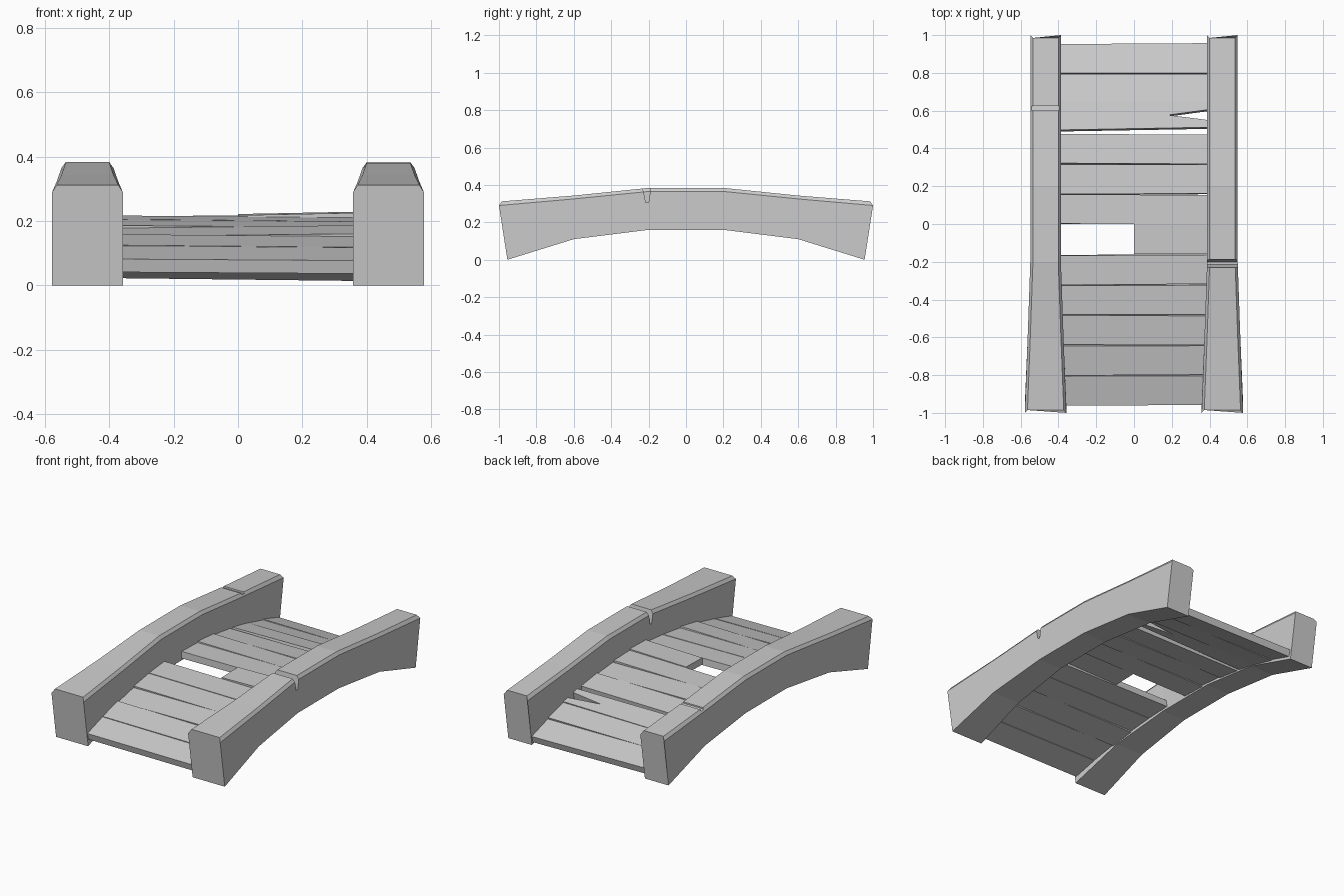
import bpy, bmesh, random
from mathutils import Vector

if "Cube" in bpy.data.objects:
    bpy.data.objects.remove(bpy.data.objects["Cube"])
random.seed(4)


def make(name, verts, faces):
    me = bpy.data.meshes.new(name)
    bm = bmesh.new()
    vs = [bm.verts.new(v) for v in verts]
    for f in faces:
        bm.faces.new([vs[i] for i in f])
    bmesh.ops.recalc_face_normals(bm, faces=bm.faces)
    bm.to_mesh(me)
    bm.free()
    ob = bpy.data.objects.new(name, me)
    bpy.context.collection.objects.link(ob)
    return ob


def prism(name, bottom, top):
    # closed solid between two matching outlines
    n = len(bottom)
    sides = [(i, (i + 1) % n, n + (i + 1) % n, n + i) for i in range(n)]
    return make(name, bottom + top, [tuple(range(n)), tuple(range(n, 2 * n))] + sides)


# station: y bottom, z bottom, y shoulder, z shoulder, y top, z top, half width
STATIONS = [
    (-.955, 0, -1, .29, -.985, .312, .11),
    (-.6, .11, -.6, .325, -.6, .343, .095),
    (-.2, .16, -.2, .365, -.2, .384, .081),
    (.2, .16, .2, .365, .2, .384, .081),
    (.6, .11, .6, .325, .6, .343, .081),
    (.955, 0, 1, .29, .985, .312, .081),
]


def rail(name, side):
    verts = []
    for yb, zb, ys, zs, yt, zt, w in STATIONS:
        c, b = side * .468, .014
        verts += [(c - w, yb, zb), (c - w, ys, zs), (c - w + b, yt, zt),
                  (c + w - b, yt, zt), (c + w, ys, zs), (c + w, yb, zb)]
    n = len(STATIONS)
    faces = [tuple(range(6)), tuple(range(6 * n - 6, 6 * n))]
    for s in range(n - 1):
        for i in range(6):
            j = (i + 1) % 6
            faces.append((6 * s + i, 6 * s + j, 6 * s + 6 + j, 6 * s + 6 + i))
    return make(name, verts, faces)


def notch(ob, side, outline):
    # cut a crack across the rail
    cutter = prism("notch_cutter", [(side * .3, y, z) for y, z in outline],
                   [(side * .65, y, z) for y, z in outline])
    cutter.hide_render = True
    mod = ob.modifiers.new("notch", 'BOOLEAN')
    mod.operation, mod.solver, mod.object = 'DIFFERENCE', 'EXACT', cutter
    bpy.context.view_layer.objects.active = ob
    bpy.ops.object.modifier_apply(modifier=mod.name)
    bpy.data.objects.remove(cutter)


# Side rails with their worn cracks
left = rail("left_rail", -1)
notch(left, -1, [(.595, .45), (.6, .335), (.625, .331), (.635, .45)])
right = rail("right_rail", 1)
notch(right, 1, [(-.245, .45), (-.215, .305), (-.2, .305), (-.178, .45)])


def deck_z(y):
    return .217 - (.15 if y < 0 else .175) * y * y


def plank(name, outline, tilt, thick=.042, lift=0):
    # thickness is perpendicular to the arch slope at the plank centre
    ym = sum(p[1] for p in outline) / len(outline)
    slope = (deck_z(ym + .08) - deck_z(ym - .08)) / .16
    down = Vector((0, -slope, 1)).normalized() * thick
    top = [Vector((x, y, deck_z(ym) + slope * (y - ym) + tilt * x + lift)) for x, y in outline]
    return prism(name, [tuple(v - down) for v in top], [tuple(v) for v in top])


# Deck planks, with one broken off and one split
X = .395
for k in range(12):
    y0, y1 = -.96 + .16 * k, -.96 + .16 * k + .155
    tilt = random.uniform(-.015, .015)
    name = f"plank_{k + 1}"
    if k == 5:
        plank("broken_plank", [(0, y0), (X, y0), (X, y1 + .004), (0, y1 + .004)], .02, lift=.004)
    elif k == 9:
        plank("split_plank", [(-X, .498), (X, .512), (X, .55), (.18, .577),
                              (X, .606), (X, .648), (-X, .65)], .01, lift=.004)
    else:
        a, b = random.uniform(-.003, .003), random.uniform(-.003, .003)
        plank(name, [(-X, y0 + a), (X, y0 - a), (X, y1 - b), (-X, y1 + b)], tilt)
